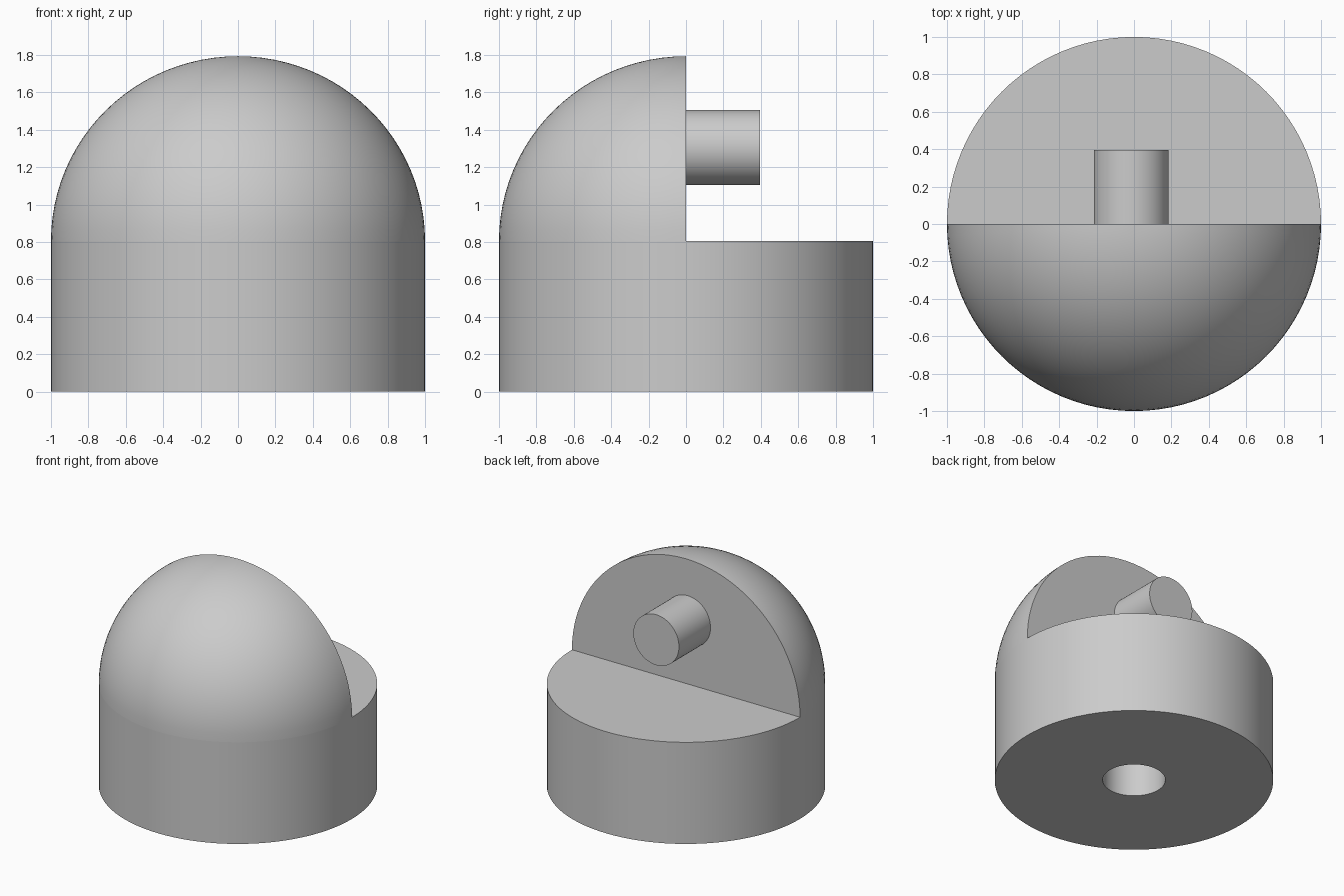
import bpy, bmesh
from math import pi, sin, cos, radians
from mathutils import Matrix, Vector

if "Cube" in bpy.data.objects:
    bpy.data.objects.remove(bpy.data.objects["Cube"])

RADIUS, LEDGE, DOME_HEIGHT = 1.0, 0.805, 0.988
SEGMENTS = 96

grey = bpy.data.materials.new("plain_grey")
grey.use_nodes = True
grey.diffuse_color = (0.6, 0.6, 0.6, 1)
grey.node_tree.nodes["Principled BSDF"].inputs["Base Color"].default_value = (0.6, 0.6, 0.6, 1)


def revolve(bm, profile, start, sweep, steps):
    """Turn a (radius, height) profile about the z axis."""
    turn = Matrix.Rotation(start, 3, 'Z')
    verts = [bm.verts.new(turn @ Vector((r, 0, z))) for r, z in profile]
    edges = [bm.edges.new(pair) for pair in zip(verts, verts[1:])]
    bmesh.ops.spin(bm, geom=verts + edges, cent=(0, 0, 0), axis=(0, 0, 1),
                   angle=sweep, steps=steps)
    bmesh.ops.remove_doubles(bm, verts=bm.verts, dist=1e-4)


def finish(bm, name):
    """Turn a bmesh into a smooth object that keeps sharp edges."""
    bmesh.ops.recalc_face_normals(bm, faces=bm.faces)
    mesh = bpy.data.meshes.new(name)
    bm.to_mesh(mesh)
    bm.free()
    obj = bpy.data.objects.new(name, mesh)
    bpy.context.collection.objects.link(obj)
    mesh.materials.append(grey)
    bpy.ops.object.select_all(action='DESELECT')
    obj.select_set(True)
    bpy.context.view_layer.objects.active = obj
    bpy.ops.object.shade_smooth_by_angle(angle=radians(30))
    return obj


# Round base with a blind socket underneath
bm = bmesh.new()
socket_r, socket_depth = 0.225, 0.42
revolve(bm, [(0, socket_depth), (socket_r, socket_depth), (socket_r, 0),
             (RADIUS, 0), (RADIUS, LEDGE), (0, LEDGE)], 0, 2 * pi, SEGMENTS)
finish(bm, "base")

# Half dome over the front of the base, closed by a flat back wall and floor
bm = bmesh.new()
rings = SEGMENTS // 4
arc = [(RADIUS * cos(i / rings * pi / 2), LEDGE + DOME_HEIGHT * sin(i / rings * pi / 2))
       for i in range(rings + 1)]
revolve(bm, arc, pi, pi, SEGMENTS // 2)
rim = [e for e in bm.edges if e.is_boundary and all(abs(v.co.y) < 1e-4 for v in e.verts)]
bmesh.ops.contextual_create(bm, geom=rim)
bmesh.ops.holes_fill(bm, edges=[e for e in bm.edges if e.is_boundary], sides=0)
finish(bm, "half_dome")

# Round peg standing out of the back wall
bm = bmesh.new()
peg_r, peg_length = 0.2, 0.395
bmesh.ops.create_cone(bm, cap_ends=True, segments=64, radius1=peg_r, radius2=peg_r,
                      depth=peg_length,
                      matrix=Matrix.Translation((-0.015, peg_length / 2, 1.305))
                      @ Matrix.Rotation(pi / 2, 4, 'X'))
finish(bm, "peg")
